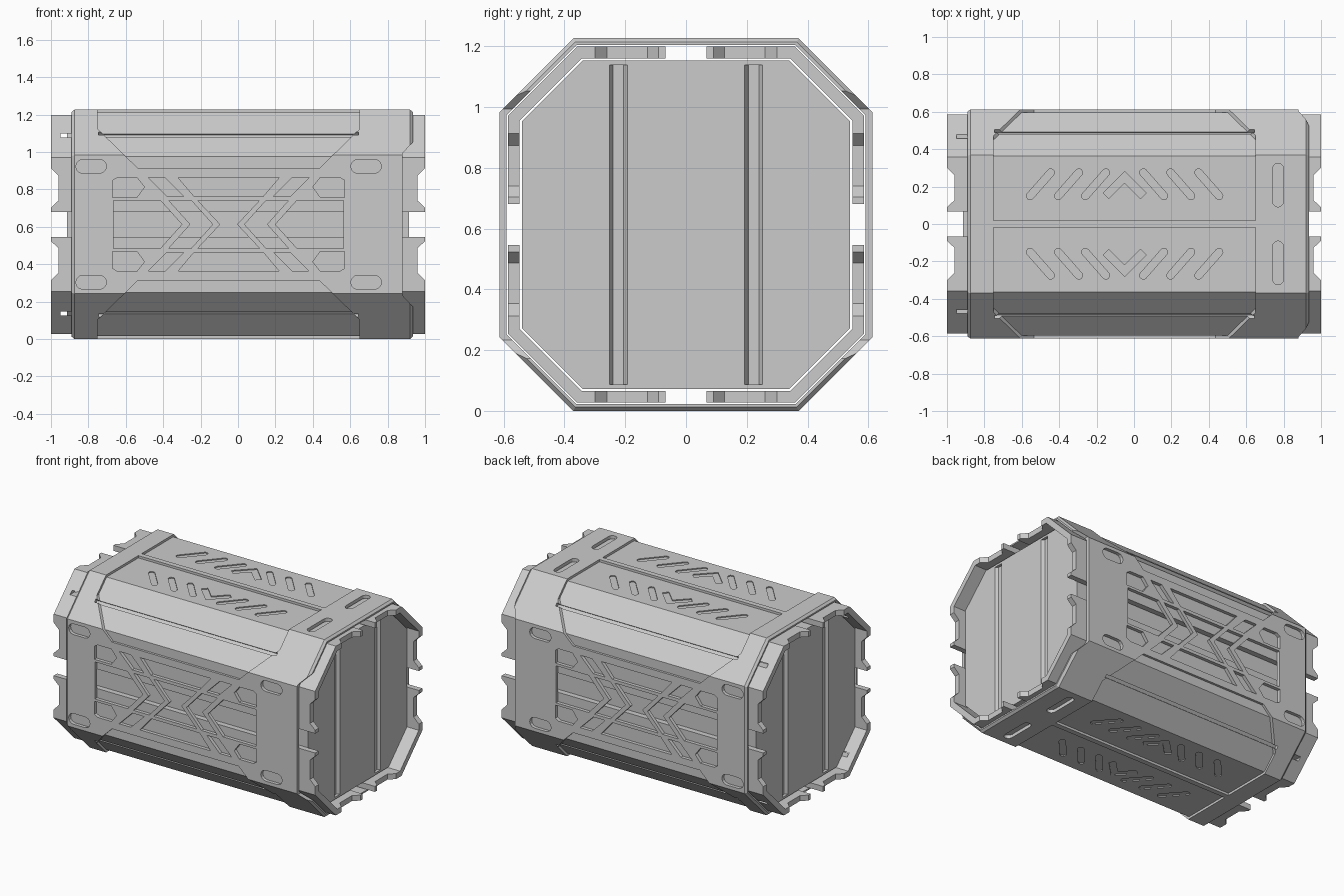
import bpy, bmesh
from math import sin, cos, pi, atan2

if "Cube" in bpy.data.objects:
    bpy.data.objects.remove(bpy.data.objects["Cube"])

ZC = 0.613          # half height: everything is modelled around z = 0, then lifted
CX = -0.05          # centre of the pattern on the shell


def octagon(r):
    f = 0.37 - 0.414 * (0.613 - r)
    return [(f, r), (r, f), (r, -f), (f, -r), (-f, -r), (-r, -f), (-r, f), (-f, r)]


def place(axis, a, b, d):
    return {'X': (d, a, b), 'Y': (a, d, b), 'Z': (a, b, d)}[axis]


def make(name, bm):
    bmesh.ops.recalc_face_normals(bm, faces=bm.faces[:])
    me = bpy.data.meshes.new(name)
    bm.to_mesh(me)
    bm.free()
    ob = bpy.data.objects.new(name, me)
    bpy.context.collection.objects.link(ob)
    return ob


def prisms(name, axis, polys, lo, hi):
    """One object holding several outlines extruded along an axis."""
    bm = bmesh.new()
    for pts in polys:
        a = [bm.verts.new(place(axis, *p, lo)) for p in pts]
        b = [bm.verts.new(place(axis, *p, hi)) for p in pts]
        bm.faces.new(a)
        bm.faces.new(b)
        for i in range(len(pts)):
            j = (i + 1) % len(pts)
            bm.faces.new((a[i], a[j], b[j], b[i]))
    return make(name, bm)


def cut(ob, cutter):
    m = ob.modifiers.new("cut", 'BOOLEAN')
    m.operation, m.solver, m.object = 'DIFFERENCE', 'EXACT', cutter
    bpy.context.view_layer.objects.active = ob
    bpy.ops.object.modifier_apply(modifier=m.name)
    bpy.data.objects.remove(cutter)


def mirrored(polys, a=True, b=True):
    return [[(sa * x, sb * y) for x, y in p] for p in polys
            for sa in ((1, -1) if a else (1,)) for sb in ((1, -1) if b else (1,))]


def shifted(polys):
    return [[(x + CX, y) for x, y in p] for p in polys]


def capsule(p, q, r, n=6):
    t = atan2(q[1] - p[1], q[0] - p[0])
    return [(c[0] + r * cos(t + s + pi * i / n), c[1] + r * sin(t + s + pi * i / n))
            for c, s in ((q, -pi / 2), (p, pi / 2)) for i in range(n + 1)]


# Inner core with two shallow grooves on each end
core = prisms("inner_core", 'X', [octagon(0.54)], -0.914, 0.914)
groove = [(0.93, 0.262), (0.895, 0.24), (0.895, 0.205), (0.93, 0.183)]
cut(core, prisms("cutter", 'Z', mirrored([groove]), -0.525, 0.525))

# Liner: four full-length corner pieces with toothed ends
ro, ri = 0.585, 0.547
fo, fi = octagon(ro)[0][0], octagon(ri)[0][0]
corner = [(0.067, ro), (fo, ro), (ro, fo), (ro, 0.067),
          (ri, 0.067), (ri, fi), (fi, ri), (0.067, ri)]
liner = prisms("corner_liners", 'X', mirrored([corner]), -1, 1)
notch = [(1.02, 0.07), (1.0, 0.09), (0.96, 0.127), (0.96, 0.26), (1.0, 0.3), (1.02, 0.32)]
for axis in 'YZ':
    cut(liner, prisms("cutter", axis, mirrored([notch]), -0.7, 0.7))
pin_slot = [(-0.95, 0.465), (-0.87, 0.465), (-0.87, 0.487), (-0.95, 0.487)]
cut(liner, prisms("cutter", 'Y', mirrored([pin_slot], a=False), -0.7, 0.7))

# Outer shell: octagonal tube with chamfered ends
bm = bmesh.new()
rings = [[bm.verts.new((x, y, z)) for y, z in octagon(r)] for x, r in
         ((-0.89, 0.6), (-0.875, 0.613), (0.92, 0.613), (0.935, 0.6), (0.935, 0.59), (-0.89, 0.59))]
for k in range(len(rings)):
    a, b = rings[k], rings[(k + 1) % len(rings)]
    for i in range(8):
        j = (i + 1) % 8
        bm.faces.new((a[i], a[j], b[j], b[i]))
shell = make("outer_shell", bm)

# Side walls stop short at the right end
cut(shell, prisms("cutter", 'Y', [[(0.88, -0.38), (0.88, 0.38), (0.935, 0.44), (1.1, 0.44),
                                   (1.1, -0.44), (0.935, -0.44)]], -0.7, 0.7))

# Recessed panels wrapping over each long corner
panel = shifted([[(-0.7, 0.7), (-0.7, 0.51), (-0.485, 0.3), (0.485, 0.3), (0.7, 0.51), (0.7, 0.7)]])
for lo, hi in ((-0.7, -0.018), (0.018, 0.7)):
    recess = prisms("cutter", 'Y', mirrored(panel, a=False), lo, hi)
    cut(recess, prisms("cutter_floor", 'X', [octagon(0.597)], -1.2, 1.2))
    cut(shell, recess)

# Long slit in each chamfered panel
slit = [(0.53, 0.505), (0.515, 0.52), (0.46, 0.465), (0.475, 0.45)]
cut(shell, prisms("cutter", 'X', mirrored([slit]), -0.745, 0.645))

# Side openings: end windows, arrows, chevrons, diagonals and the hourglass
quarter = [[(-0.62, 0.145), (-0.62, 0.235), (-0.595, 0.25), (-0.49, 0.25), (-0.45, 0.2), (-0.49, 0.145)],
           [(-0.43, 0.25), (-0.34, 0.25), (-0.24, 0.15), (-0.33, 0.15)],
           capsule((-0.78, 0.31), (-0.69, 0.31), 0.037)]
half = [[(-0.615, 0.128), (-0.365, 0.128), (-0.25, 0), (-0.365, -0.128), (-0.615, -0.128)],
        [(-0.32, 0.128), (-0.2, 0.128), (-0.085, 0), (-0.2, -0.128), (-0.32, -0.128), (-0.205, 0)]]
trapezoid = [(-0.27, 0.25), (0.27, 0.25), (0.185, 0.15), (-0.185, 0.15)]
hourglass = [(-0.165, 0.128), (0.165, 0.128), (0.045, 0), (0.165, -0.128), (-0.165, -0.128), (-0.045, 0)]
openings = mirrored(quarter) + mirrored(half, b=False) + mirrored([trapezoid], a=False) + [hourglass]
cut(shell, prisms("cutter", 'Y', shifted(openings), -0.7, 0.7))

# Top and bottom openings: slanted slots, centre chevron, end slots
slots = [capsule((-x - 0.055, 0.15), (-x + 0.055, 0.275), 0.02) for x in (0.45, 0.3, 0.155)]
chevron = [(-0.115, 0.165), (0, 0.28), (0.115, 0.165), (0.085, 0.135), (0, 0.22), (-0.085, 0.135)]
top = shifted(mirrored(slots) + mirrored([chevron], a=False))
top += mirrored([capsule((0.77, 0.12), (0.77, 0.295), 0.029)], a=False)
cut(shell, prisms("cutter", 'Z', top, -0.7, 0.7))

# Stand the crate on the ground
for ob in (core, liner, shell):
    ob.location.z = ZC
